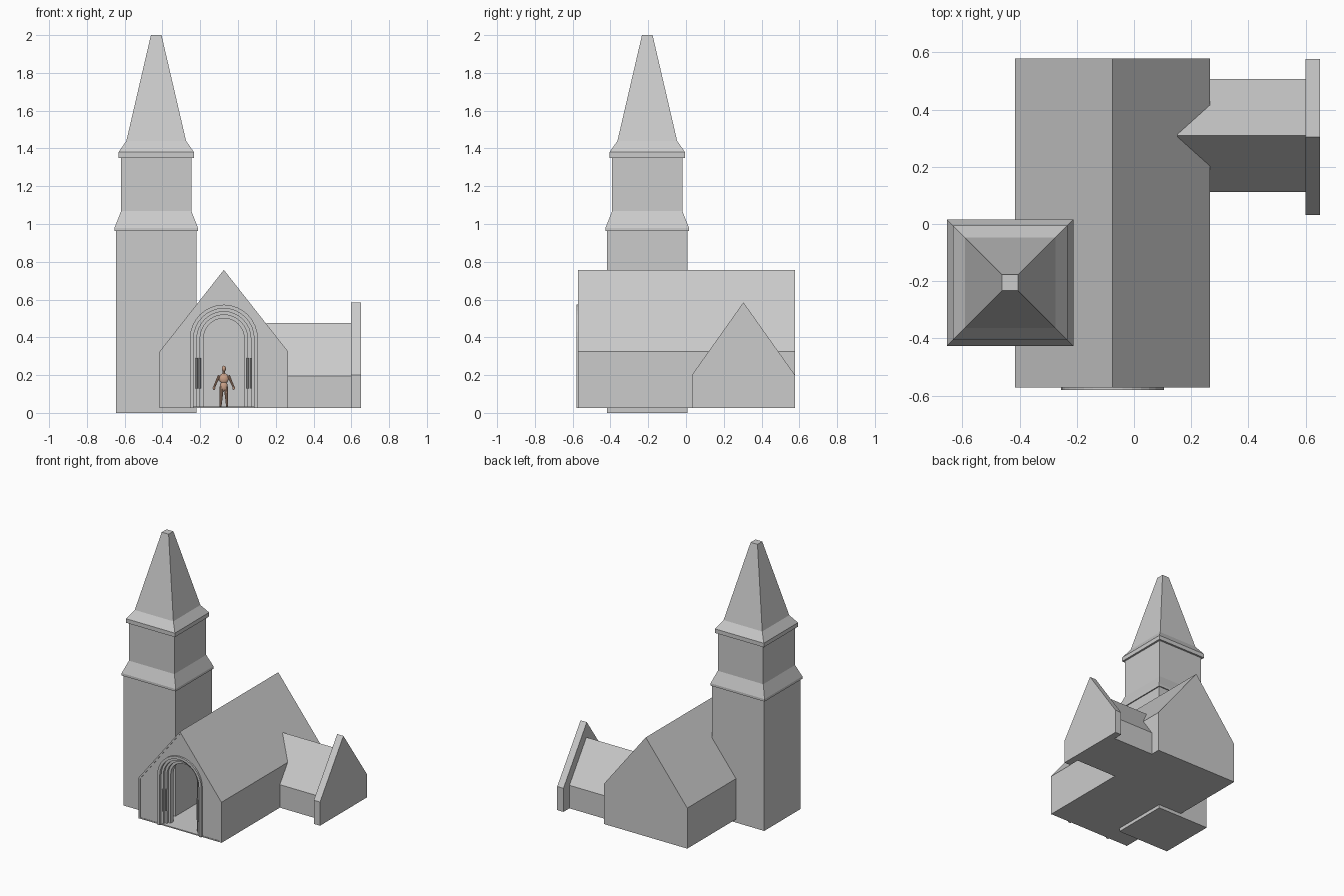
import bpy, bmesh
from math import pi, cos, sin
from mathutils import Vector

if "Cube" in bpy.data.objects:
    bpy.data.objects.remove(bpy.data.objects["Cube"])

CX = -0.075          # nave axis
FLOOR = 0.025


def finish(bm, name):
    bmesh.ops.recalc_face_normals(bm, faces=bm.faces)
    me = bpy.data.meshes.new(name)
    bm.to_mesh(me)
    bm.free()
    ob = bpy.data.objects.new(name, me)
    bpy.context.collection.objects.link(ob)
    return ob


def prism(name, pts, a, b, axis='y'):
    """Extrude a 2D outline (horizontal, z) from a to b along x or y."""
    bm = bmesh.new()
    at = lambda p, t: (p[0], t, p[1]) if axis == 'y' else (t, p[0], p[1])
    f = bm.faces.new([bm.verts.new(at(p, a)) for p in pts])
    ext = bmesh.ops.extrude_face_region(bm, geom=[f])
    shift = Vector((0, b - a, 0)) if axis == 'y' else Vector((b - a, 0, 0))
    bmesh.ops.translate(bm, vec=shift,
                        verts=[v for v in ext['geom'] if isinstance(v, bmesh.types.BMVert)])
    return finish(bm, name)


def gable(c, half, base, eave, ridge):
    return [(c - half, base), (c - half, eave), (c, ridge), (c + half, eave), (c + half, base)]


def arch(r, base=FLOOR, spring=0.393, n=16):
    """Round-headed outline, left foot to right foot."""
    arc = [(CX - r * cos(pi * i / n), spring + r * sin(pi * i / n)) for i in range(n + 1)]
    return [(CX - r, base)] + arc + [(CX + r, base)]


def rod(name, p, q, r1, r2, seg=10):
    p, q = Vector(p), Vector(q)
    bm = bmesh.new()
    bmesh.ops.create_cone(bm, cap_ends=True, segments=seg, radius1=r1, radius2=r2,
                          depth=(q - p).length)
    ob = finish(bm, name)
    ob.location = (p + q) / 2
    ob.rotation_euler = (q - p).to_track_quat('Z', 'Y').to_euler()
    return ob


def ball(name, loc, scale):
    bm = bmesh.new()
    bmesh.ops.create_uvsphere(bm, u_segments=12, v_segments=8, radius=1)
    for f in bm.faces:
        f.smooth = True
    ob = finish(bm, name)
    ob.location, ob.scale = loc, scale
    return ob


# Tower and spire: square rings stacked as (half width, z)
bm = bmesh.new()
rings = []
for h, z in [(0.213, 0), (0.213, 0.962), (0.221, 0.962), (0.221, 0.98), (0.186, 1.068),
             (0.186, 1.35), (0.2, 1.35), (0.2, 1.38), (0.158, 1.44), (0.028, 2.0)]:
    rings.append([bm.verts.new((-0.433 + sx * h, -0.205 + sy * h, z))
                  for sx, sy in ((-1, -1), (1, -1), (1, 1), (-1, 1))])
for lo, hi in zip(rings, rings[1:]):
    for i in range(4):
        j = (i + 1) % 4
        bm.faces.new((lo[i], lo[j], hi[j], hi[i]))
bm.faces.new(rings[0])
bm.faces.new(rings[-1])
finish(bm, "tower")

# Nave: hollow shell, floor, rear wall and front wall with arched opening
outer = gable(CX, 0.34, FLOOR, 0.325, 0.757)
inner = gable(CX, 0.328, FLOOR, 0.32, 0.74)
prism("nave_walls_and_roof", outer + inner[::-1], -0.572, 0.578)
prism("nave_floor", [(CX - 0.335, FLOOR), (CX - 0.335, 0.033),
                     (CX + 0.335, 0.033), (CX + 0.335, FLOOR)], -0.57, 0.575)
prism("rear_wall", gable(CX, 0.334, FLOOR, 0.322, 0.749), 0.56, 0.578)
prism("front_wall", gable(CX, 0.334, FLOOR, 0.322, 0.749) + arch(0.17)[::-1], -0.567, -0.545)

# Portal: nested arches stepping back into the doorway
radii = [0.18, 0.16, 0.143, 0.126, 0.108]
for i, (ro, ri) in enumerate(zip(radii, radii[1:])):
    y = -0.58 + 0.018 * i
    prism("portal_arch_%d" % i, arch(ro) + arch(ri)[::-1], y, y + 0.035)

# Slim jamb shafts on both sides of the doorway
for s in (-1, 1):
    for r, y in ((0.148, -0.567), (0.131, -0.549)):
        x = CX + s * (r - 0.004)
        rod("jamb_shaft", (x, y, 0.13), (x, y, 0.29), 0.006, 0.006, 8)

# Side wing and its raised end gable
prism("side_wing", gable(0.309, 0.198, FLOOR, 0.195, 0.475), 0.152, 0.61, 'x')
prism("wing_end_gable", gable(0.304, 0.273, FLOOR, 0.2, 0.585), 0.599, 0.65, 'x')

# Scale figure standing inside the nave
FY = -0.12
parts = [ball("figure_head", (CX, FY, 0.234), (0.011, 0.013, 0.016)),
         rod("figure_neck", (CX, FY, 0.2), (CX, FY, 0.225), 0.007, 0.006),
         ball("figure_chest", (CX, FY, 0.182), (0.026, 0.015, 0.028)),
         ball("figure_hips", (CX, FY, 0.142), (0.02, 0.014, 0.028))]
for s in (-1, 1):
    hip, knee, foot = [(CX + s * x, FY, z) for x, z in ((0.011, 0.14), (0.014, 0.085), (0.017, 0.036))]
    sh, elbow, hand = [(CX + s * x, FY, z) for x, z in ((0.024, 0.198), (0.039, 0.165), (0.052, 0.136))]
    parts += [rod("figure_thigh", hip, knee, 0.011, 0.008),
              rod("figure_shin", knee, foot, 0.008, 0.005),
              ball("figure_foot", (foot[0], FY - 0.008, 0.037), (0.006, 0.014, 0.004)),
              rod("figure_upper_arm", sh, elbow, 0.008, 0.006),
              rod("figure_forearm", elbow, hand, 0.006, 0.005),
              ball("figure_hand", (hand[0], FY, 0.131), (0.007, 0.005, 0.009))]
skin = bpy.data.materials.new("skin")
skin.diffuse_color = (0.6, 0.36, 0.25, 1)
skin.use_nodes = True
skin.node_tree.nodes["Principled BSDF"].inputs["Base Color"].default_value = skin.diffuse_color
for p in parts:
    p.data.materials.append(skin)
